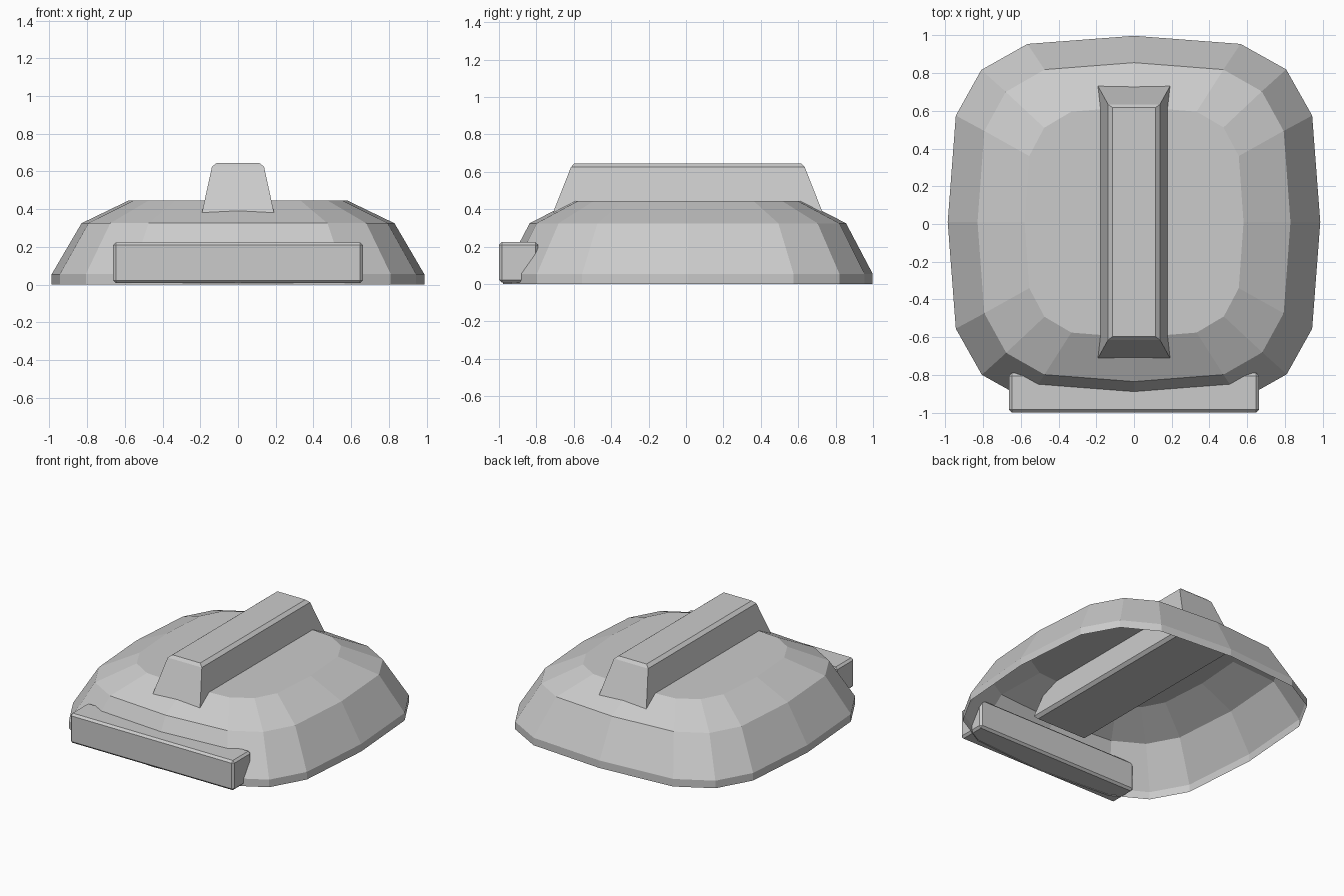
import bpy, bmesh

if "Cube" in bpy.data.objects:
    bpy.data.objects.remove(bpy.data.objects["Cube"])

CY = 0.01  # dome and handle share this centre line


def loft(name, rings, cap_bottom=True):
    """Skin a stack of equal-length point loops and cap the ends."""
    bm = bmesh.new()
    loops = [[bm.verts.new(p) for p in ring] for ring in rings]
    n = len(loops[0])
    for low, high in zip(loops, loops[1:]):
        for i in range(n):
            j = (i + 1) % n
            bm.faces.new((low[i], low[j], high[j], high[i]))
    bm.faces.new(loops[-1])
    if cap_bottom:
        bm.faces.new(loops[0][::-1])
    mesh = bpy.data.meshes.new(name)
    bm.to_mesh(mesh)
    bm.free()
    obj = bpy.data.objects.new(name, mesh)
    bpy.context.collection.objects.link(obj)
    return obj


def squircle():
    """Sixteen-sided rounded square, made by turning one quarter."""
    quarter = [(0.988, 0), (0.945, 0.565), (0.807, 0.81), (0.565, 0.945)]
    pts = []
    for _ in range(4):
        pts += quarter
        quarter = [(-y, x) for x, y in quarter]
    return pts


def rect(z, hx, hy):
    return [(sx * hx, CY + sy * hy, z)
            for sx, sy in ((-1, -1), (1, -1), (1, 1), (-1, 1))]


# Hollow dome shell, open underneath: (height, x scale, y scale)
levels = [(0, 1, 1), (0.055, 1, 1), (0.325, 0.84, 0.856), (0.445, 0.588, 0.62)]
loft("dome_shell",
     [[(x * sx, CY + y * sy, z) for x, y in squircle()] for z, sx, sy in levels],
     cap_bottom=False)

# Tapered handle running front to back through the dome top
loft("handle", [rect(0.22, 0.20, 0.76), rect(0.24, 0.222, 0.777),
                rect(0.625, 0.138, 0.625), rect(0.645, 0.113, 0.607)])

# Front bumper block, partly sunk into the dome
bpy.ops.mesh.primitive_cube_add(size=1, location=(0, -0.895, 0.1155))
block = bpy.context.object
block.name = "front_block"
block.scale = (1.325, 0.21, 0.217)
bpy.ops.object.transform_apply(location=False, rotation=False, scale=True)
bevel = block.modifiers.new("edge_bevel", 'BEVEL')
bevel.width = 0.015
bevel.segments = 1
